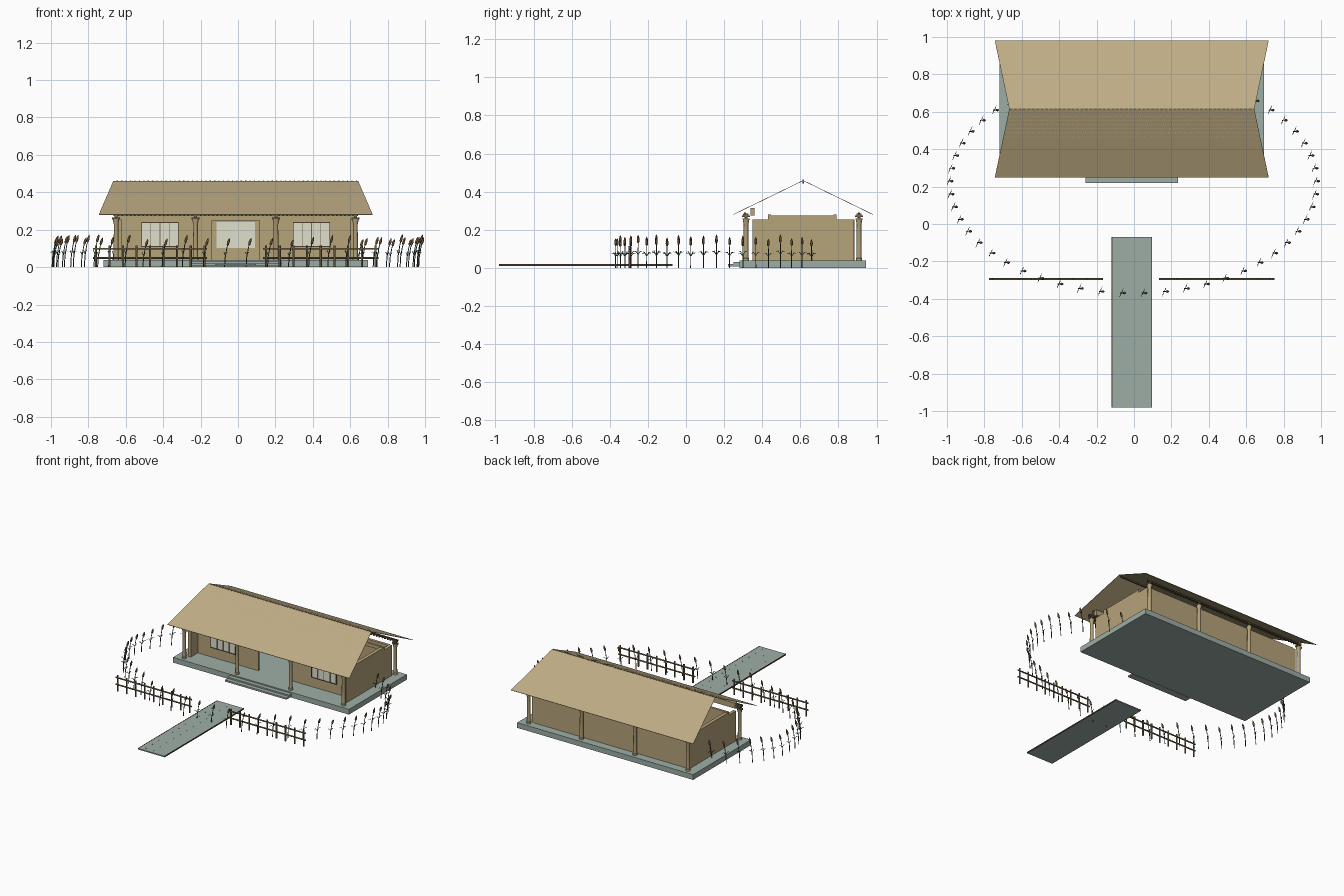
import bpy, bmesh, math, random
from mathutils import Vector

if "Cube" in bpy.data.objects:
    bpy.data.objects.remove(bpy.data.objects["Cube"])
random.seed(4)

def mat(name, r, g, b):
    m = bpy.data.materials.new(name)
    lin = lambda c: ((c / 255 + 0.055) / 1.055) ** 2.4
    m.diffuse_color = (lin(r), lin(g), lin(b), 1)
    m.use_nodes = True
    m.node_tree.nodes["Principled BSDF"].inputs["Base Color"].default_value = m.diffuse_color
    return m

THATCH = mat("thatch", 191, 172, 133)
WALL = mat("wall_tan", 182, 163, 122)
WOOD = mat("brown_wood", 122, 105, 76)
DARK = mat("dark_wood", 84, 73, 54)
STONE = mat("stone", 158, 174, 166)
PAPER = mat("paper", 224, 224, 206)
GREEN = mat("reed_green", 60, 88, 72)
HEAD = mat("reed_brown", 104, 80, 52)

class Part:
    """Collects simple solids into one named object."""
    def __init__(self, name, material):
        self.name, self.mat, self.bm = name, material, bmesh.new()

    def box(self, x0, x1, y0, y1, z0, z1):
        v = [self.bm.verts.new((x, y, z)) for x in (x0, x1) for y in (y0, y1) for z in (z0, z1)]
        for f in ((0, 1, 3, 2), (4, 6, 7, 5), (0, 4, 5, 1), (2, 3, 7, 6), (0, 2, 6, 4), (1, 5, 7, 3)):
            self.bm.faces.new([v[i] for i in f])

    def tube(self, points, radii, n=12):
        """Sweeps an n-sided ring along points."""
        pts = [Vector(p) for p in points]
        rings = []
        for i, p in enumerate(pts):
            d = (pts[min(i + 1, len(pts) - 1)] - pts[max(i - 1, 0)]).normalized()
            u = d.cross(Vector((0, 1, 0)) if abs(d.y) < 0.9 else Vector((1, 0, 0))).normalized()
            w = d.cross(u)
            rings.append([self.bm.verts.new(p + (u * math.cos(a) + w * math.sin(a)) * radii[i])
                          for a in (math.tau * k / n for k in range(n))])
        for a, b in zip(rings, rings[1:]):
            for k in range(n):
                self.bm.faces.new((a[k], a[(k + 1) % n], b[(k + 1) % n], b[k])).smooth = n > 8
        self.bm.faces.new(rings[0])
        self.bm.faces.new(rings[-1])

    def quad(self, pts):
        self.bm.faces.new([self.bm.verts.new(p) for p in pts])

    def done(self):
        bmesh.ops.recalc_face_normals(self.bm, faces=self.bm.faces[:])
        for e in self.bm.edges:
            e.smooth = len(e.link_faces) == 2 and e.calc_face_angle(0) < 0.75
        me = bpy.data.meshes.new(self.name)
        self.bm.to_mesh(me)
        self.bm.free()
        me.materials.append(self.mat)
        ob = bpy.data.objects.new(self.name, me)
        bpy.context.collection.objects.link(ob)
        return ob

CX = -0.012                      # house centre line
POSTS = [CX + x for x in (-0.64, -0.215, 0.215, 0.64)]

# stone base and front steps
p = Part("platform", STONE)
p.box(CX - 0.707, CX + 0.707, 0.28, 0.945, 0, 0.038)
p.done()
p = Part("steps", STONE)
p.box(CX - 0.247, CX + 0.247, 0.22, 0.28, 0.008, 0.02)
p.box(CX - 0.247, CX + 0.247, 0.25, 0.28, 0.02, 0.03)
p.done()

# side and back walls
p = Part("outer_walls", WALL)
for s in (-1, 1):
    a, b = sorted((CX + s * 0.612, CX + s * 0.635))
    p.box(a, b, 0.35, 0.88, 0.038, 0.255)
p.box(CX - 0.612, CX + 0.612, 0.865, 0.885, 0.038, 0.255)
p.done()

# recessed front wall with a central doorway
p = Part("front_wall", WALL)
p.box(CX - 0.612, CX - 0.126, 0.43, 0.445, 0.038, 0.275)
p.box(CX + 0.126, CX + 0.612, 0.43, 0.445, 0.038, 0.275)
p.box(CX - 0.126, CX + 0.126, 0.43, 0.445, 0.25, 0.275)
p.done()

# top beam frame, front lintel
p = Part("ceiling_beams", WALL)
for y in (0.43, 0.775):
    p.box(CX - 0.635, CX + 0.635, y, y + 0.015, 0.255, 0.28)
for s in (-1, 1):
    a, b = sorted((CX + s * 0.61, CX + s * 0.635))
    p.box(a, b, 0.43, 0.79, 0.255, 0.275)
p.box(CX - 0.635, CX + 0.635, 0.338, 0.36, 0.275, 0.314)
p.done()

# windows with bars, and the screen inside the doorway
pane, bars = Part("window_paper", PAPER), Part("window_bars", WOOD)
for cx in (CX - 0.405, CX + 0.405):
    pane.box(cx - 0.098, cx + 0.098, 0.425, 0.43, 0.112, 0.238)
    for k in range(5):
        x = cx - 0.098 + 0.049 * k
        bars.box(x - 0.0018, x + 0.0018, 0.421, 0.43, 0.11, 0.24)
    for z in (0.11, 0.238):
        bars.box(cx - 0.1, cx + 0.1, 0.421, 0.43, z - 0.002, z + 0.002)
pane.box(CX - 0.104, CX + 0.104, 0.858, 0.865, 0.102, 0.24)
pane.done()
bars.done()

# round posts with bases and bracketed capitals
post, cap = Part("posts", WALL), Part("post_capitals", WOOD)
for x in POSTS:
    for y in (0.315, 0.908):
        post.tube([(x, y, z) for z in (0.038, 0.05, 0.052, 0.23, 0.245, 0.26)],
                  [0.016, 0.016, 0.013, 0.012, 0.016, 0.018], 20)
        cap.box(x - 0.022, x + 0.022, y - 0.008, y + 0.008, 0.255, 0.266)
        cap.box(x - 0.008, x + 0.008, y - 0.022, y + 0.022, 0.266, 0.276)
        cap.box(x - 0.014, x + 0.014, y - 0.014, y + 0.014, 0.276, 0.285)
post.done()
cap.done()

# eave beams with a row of rafter ends, and the ridge pole
p = Part("roof_frame", DARK)
for y in (0.31, 0.908):
    p.box(CX - 0.66, CX + 0.66, y - 0.005, y + 0.005, 0.278, 0.29)
    for i in range(60):
        x = CX - 0.65 + 1.3 * i / 59
        p.box(x - 0.004, x + 0.004, y - 0.011, y + 0.011, 0.274, 0.284)
p.box(CX - 0.64, CX + 0.64, 0.611, 0.619, 0.444, 0.453)
p.done()

# thatched roof: two thin slopes, ends raked inward to the ridge
def slope(t, u, s, lift=0.0):
    """t runs -1..1 along the roof, u from ridge (0) to eave (1)."""
    return (CX + t * (0.655 + 0.077 * u), 0.615 + s * 0.366 * u, 0.46 - 0.178 * u + lift)

p = Part("roof", THATCH)
for s in (-1, 1):
    p.quad([slope(-1, 0, s), slope(1, 0, s), slope(1, 1, s), slope(-1, 1, s)])
bmesh.ops.remove_doubles(p.bm, verts=p.bm.verts[:], dist=1e-5)
m = p.done().modifiers.new("thickness", 'SOLIDIFY')
m.thickness, m.offset = 0.003, -1

# straw tips on the upper half of the slopes
p = Part("straw", THATCH)
def straw(t, u0, u1, s, w=0.0018):
    p.quad([slope(t - w, u0, s, 0.001), slope(t + w, u0, s, 0.001),
            slope(t + w, u1, s, 0.0025), slope(t - w, u1, s, 0.0025)])
for i in range(110):
    t = -0.985 + 1.97 * i / 109
    straw(t, 0.01, random.uniform(0.3, 0.42), 1)
    for r in range(7):
        u = 0.04 + 0.06 * r
        straw(min(t + 0.008 * (r % 2), 0.99), u, u + 0.016, -1, 0.003)
    x = CX + t * 0.655
    if i % 2:
        p.box(x - 0.003, x + 0.003, 0.611, 0.619, 0.452, 0.463)
p.done()

# garden path with edging and small studs
p = Part("path", STONE)
p.box(-0.115, 0.093, -0.98, -0.07, 0.011, 0.019)
for i in range(12):
    for x in (-0.075, -0.012, 0.052):
        y = -0.95 + i * 0.076
        p.box(x - 0.002, x + 0.002, y - 0.002, y + 0.002, 0.0185, 0.0205)
p.done()
p = Part("path_edging", DARK)
for x in (-0.119, 0.093):
    p.box(x, x + 0.004, -0.98, -0.07, 0.011, 0.02)
p.done()

# two lengths of post and rail fence
p = Part("fence", WOOD)
for x0, x1 in ((-0.775, -0.165), (0.135, 0.75)):
    for z in (0.048, 0.098):
        p.tube([(x0, -0.295, z), (x1, -0.295, z)], [0.005, 0.005])
    for k in range(9):
        x = x0 + 0.015 + (x1 - x0 - 0.03) * k / 8
        p.tube([(x, -0.295, 0), (x, -0.295, 0.115)], [0.0055, 0.0055])
p.done()

# ring of cattails around the garden
stem, leaf, head = Part("reed_stems", GREEN), Part("reed_leaves", GREEN), Part("reed_heads", HEAD)
N = 42
for i in range(N):
    a = math.radians(48 - 276 * i / (N - 1))
    x, y = -0.014 + 0.98 * math.cos(a), 0.22 + 0.59 * math.sin(a)
    h = random.uniform(0.145, 0.172)
    at = lambda k: (x + 0.026 * k * k, y, h * k)
    stem.tube([at(k) for k in (0, 0.35, 0.7, 1.0)], [0.0027, 0.0025, 0.0022, 0.0016], 10)
    head.tube([at(k) for k in (0.77, 0.80, 0.88, 0.96, 1.02)],
              [0.002, 0.006, 0.007, 0.005, 0.001], 12)
    for s in (-1, 1):        # thin curved leaves
        leaf.tube([(x + 0.004, y, h * 0.4), (x + 0.004 + s * 0.006, y + s * 0.012, h * 0.52),
                   (x + 0.004 + s * 0.012, y + s * 0.028, h * 0.5)], [0.001, 0.002, 0.0004], 10)
for p in (stem, leaf, head):
    p.done()
